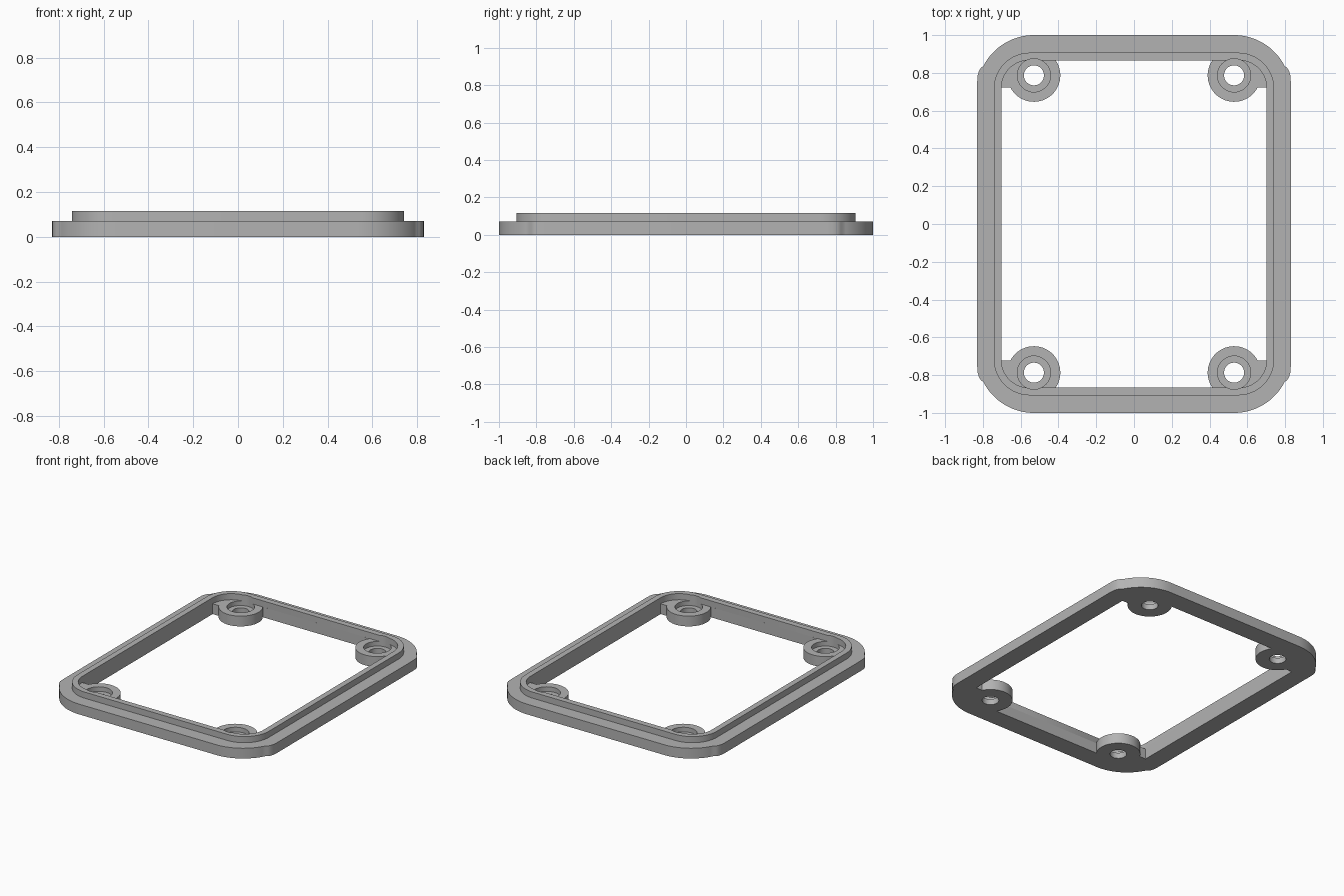
import bpy
import bmesh
from math import sin, cos, radians

cube = bpy.data.objects.get("Cube")
if cube:
    bpy.data.objects.remove(cube)

grey = bpy.data.materials.new("plain_grey")
grey.use_nodes = True
grey.diffuse_color = (0.45, 0.45, 0.45, 1)
grey.node_tree.nodes["Principled BSDF"].inputs["Base Color"].default_value = grey.diffuse_color

BASE_TOP, LIP_TOP = 0.072, 0.115
BOSS_TOP, SEAT = 0.072, 0.04
BOSS_X, BOSS_Y = 0.53, 0.787


def arc(cx, cy, r, start, end, n=16):
    angles = [radians(start + (end - start) * i / n) for i in range(n + 1)]
    return [(cx + r * cos(a), cy + r * sin(a)) for a in angles]


def four_corners(quarter):
    """Mirror a +x +y corner path (side to end) into a closed outline."""
    back = quarter[::-1]
    return (quarter + [(-x, y) for x, y in back]
            + [(-x, -y) for x, y in quarter] + [(x, -y) for x, y in back])


def rounded(hx, hy, r):
    return four_corners(arc(hx - r, hy - r, r, 0, 90))


def prism(name, outline, z0, z1):
    bm = bmesh.new()
    face = bm.faces.new([bm.verts.new((x, y, z0)) for x, y in outline])
    top = bmesh.ops.extrude_face_region(bm, geom=[face])["geom"]
    bmesh.ops.translate(bm, vec=(0, 0, z1 - z0),
                        verts=[v for v in top if isinstance(v, bmesh.types.BMVert)])
    bmesh.ops.recalc_face_normals(bm, faces=bm.faces)
    mesh = bpy.data.meshes.new(name)
    bm.to_mesh(mesh)
    bm.free()
    mesh.materials.append(grey)
    obj = bpy.data.objects.new(name, mesh)
    bpy.context.collection.objects.link(obj)
    return obj


def combine(target, tool, operation):
    mod = target.modifiers.new(operation, "BOOLEAN")
    mod.operation, mod.solver, mod.object = operation, "EXACT", tool
    bpy.context.view_layer.objects.active = target
    bpy.ops.object.modifier_apply(modifier=mod.name)
    bpy.data.objects.remove(tool)


# Base flange with slightly swollen shoulders beside each corner
shoulder = [(0.83, 0.755), (0.828, 0.785), (0.821, 0.81), (0.81, 0.828)]
frame = prism("frame", four_corners(shoulder + arc(0.53, 0.70, 0.30, 27, 90)), 0, BASE_TOP)

# Raised locating lip
combine(frame, prism("lip", rounded(0.742, 0.907, 0.19), 0.03, LIP_TOP), "UNION")

# Opening: full width above the bosses, scalloped around them below
scallop = [(0.702, 0.722)] + arc(BOSS_X, BOSS_Y, 0.14, -27.7, -214.3, 32)
combine(frame, prism("scalloped_opening", four_corners(scallop), -0.1, 0.09), "DIFFERENCE")
combine(frame, prism("upper_opening", rounded(0.702, 0.866, 0.145), BOSS_TOP, 0.2), "DIFFERENCE")

# Counterbored screw holes
for sx in (-1, 1):
    for sy in (-1, 1):
        for r, z0 in ((0.088, SEAT), (0.053, -0.1)):
            circle = arc(sx * BOSS_X, sy * BOSS_Y, r, 0, 360, 40)[:-1]
            combine(frame, prism("screw_hole", circle, z0, 0.2), "DIFFERENCE")

bpy.ops.object.select_all(action="DESELECT")
frame.select_set(True)
bpy.context.view_layer.objects.active = frame
bpy.ops.object.shade_smooth_by_angle(angle=radians(30))
